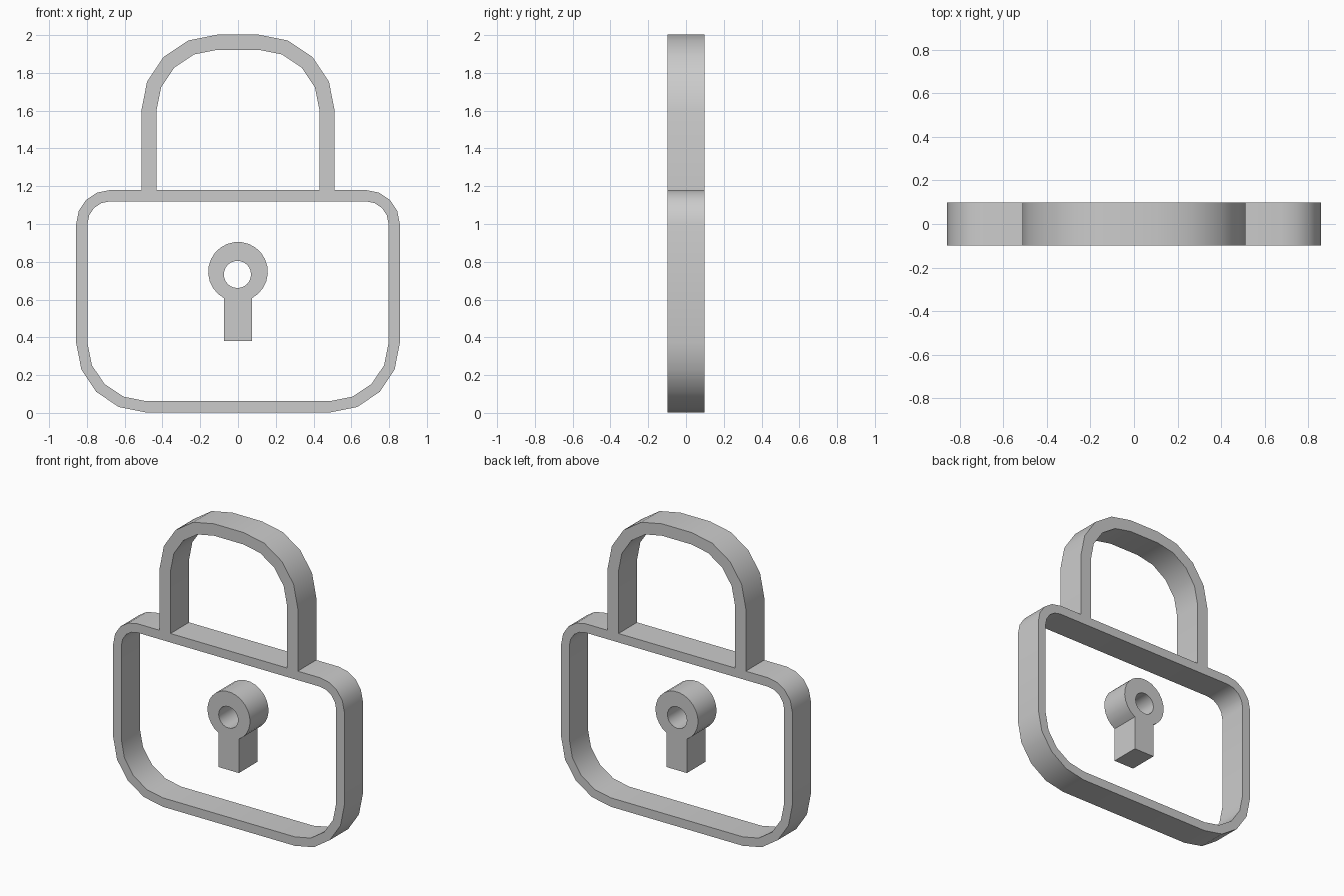
import bpy, bmesh
from math import sin, cos, pi, radians, asin

cube = bpy.data.objects.get("Cube")
if cube:
    bpy.data.objects.remove(cube, do_unlink=True)

HALF_DEPTH = 0.098

# Single grey finish
grey = bpy.data.materials.new("plain_grey")
grey.use_nodes = True
grey.diffuse_color = (0.6, 0.6, 0.6, 1)
grey.node_tree.nodes["Principled BSDF"].inputs["Base Color"].default_value = (0.6, 0.6, 0.6, 1)


def arc(cx, cz, r, start, end, steps):
    """Points on a circular arc, angles in radians."""
    angles = [start + (end - start) * i / steps for i in range(steps + 1)]
    return [(cx + r * cos(a), cz + r * sin(a)) for a in angles]


def mirrored(half):
    """Close a right-hand half outline with its left-hand copy."""
    return half + [(-x, z) for x, z in reversed(half)]


def extruded(name, outlines):
    """Fill outlines (inner ones become holes) and give them depth along y."""
    curve = bpy.data.curves.new(name + "_profile", "CURVE")
    curve.dimensions = "2D"
    curve.fill_mode = "BOTH"
    curve.extrude = HALF_DEPTH
    for points in outlines:
        spline = curve.splines.new("POLY")
        spline.points.add(len(points) - 1)
        for p, (x, z) in zip(spline.points, points):
            p.co = (x, z, 0, 1)
        spline.use_cyclic_u = True
    helper = bpy.data.objects.new(name + "_profile", curve)
    bpy.context.collection.objects.link(helper)
    depsgraph = bpy.context.evaluated_depsgraph_get()
    mesh = bpy.data.meshes.new_from_object(helper.evaluated_get(depsgraph))
    bpy.data.objects.remove(helper, do_unlink=True)

    # Stand the profile upright, weld the rims, smooth only the gentle bends
    bm = bmesh.new()
    bm.from_mesh(mesh)
    for v in bm.verts:
        x, z, depth = v.co
        v.co = (x, -depth, z)
    bmesh.ops.remove_doubles(bm, verts=bm.verts, dist=0.0005)
    bmesh.ops.recalc_face_normals(bm, faces=bm.faces)
    for f in bm.faces:
        f.smooth = True
    bm.to_mesh(mesh)
    bm.free()
    mesh.set_sharp_from_angle(angle=radians(30))
    mesh.name = name
    mesh.materials.clear()
    mesh.materials.append(grey)
    obj = bpy.data.objects.new(name, mesh)
    bpy.context.collection.objects.link(obj)
    return obj


def body_half(inset):
    """Right half of the body: wide lower corner, tighter upper corner."""
    return (arc(0.49, 0.37, 0.367 - inset, -pi / 2, 0, 4)
            + arc(0.677, 1.0, 0.18 - inset, 0, pi / 2, 4))


def shackle_half(inset):
    """Right half of the shackle, from the body top up to the crown."""
    return [(0.512 - inset, 1.18)] + arc(0.11, 1.6, 0.402 - inset, 0, pi / 2, 4)


# Body frame and shackle share one outline, with an opening in each
extruded("frame_and_shackle", [
    mirrored(body_half(0) + shackle_half(0)),
    mirrored(body_half(0.06)),
    mirrored(shackle_half(0.08)),
])

# Keyhole: round head with a bore, square stem below
stem, head, centre = 0.075, 0.158, 0.747
join = -pi / 2 + asin(stem / head)
extruded("keyhole", [
    mirrored([(stem, 0.38)] + arc(0, centre, head, join, pi / 2 - 0.13, 10)),
    arc(-0.003, 0.733, 0.072, 0, 2 * pi * 23 / 24, 23),
])
